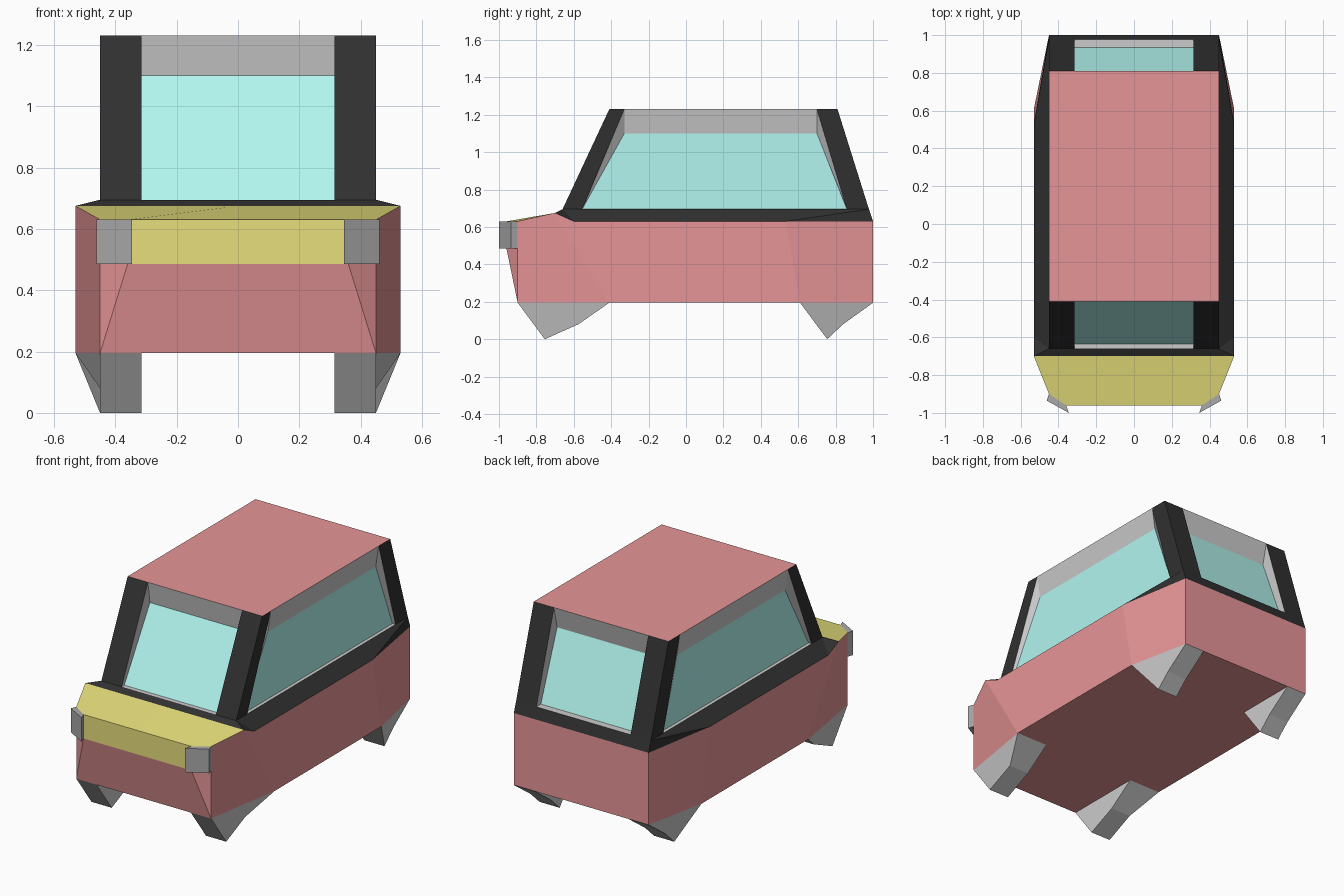
import bpy, bmesh
from mathutils import Vector

if "Cube" in bpy.data.objects:
    bpy.data.objects.remove(bpy.data.objects["Cube"])

FLOOR, BELT, SILL, ROOF = 0.195, 0.63, 0.695, 1.23


def material(name, rgb):
    m = bpy.data.materials.new(name)
    m.diffuse_color = (*rgb, 1)
    m.use_nodes = True
    m.node_tree.nodes["Principled BSDF"].inputs["Base Color"].default_value = m.diffuse_color
    return m


red = material("red_paint", (0.8, 0.3, 0.31))
yellow = material("yellow_paint", (0.8, 0.74, 0.2))
black = material("black_trim", (0.03, 0.03, 0.03))
glass_blue = material("glass", (0.45, 0.92, 0.87))
dark_grey = material("lamp_grey", (0.4, 0.4, 0.4))


def part(name, pts, faces, mat=None, ref=(0, 0, 0.5), inward=False, mirror=True):
    """Flat-faced part; faces point away from ref (or towards it), mirrored in x."""
    bm = bmesh.new()
    vs = [bm.verts.new(p) for p in pts]
    for f in faces:
        face = bm.faces.new([vs[i] for i in f])
        face.normal_update()
        away = face.normal.dot(face.calc_center_median() - Vector(ref)) > 0
        if away == inward:
            face.normal_flip()
    me = bpy.data.meshes.new(name)
    bm.to_mesh(me)
    bm.free()
    ob = bpy.data.objects.new(name, me)
    bpy.context.collection.objects.link(ob)
    if mat:
        me.materials.append(mat)
    if mirror:
        mod = ob.modifiers.new("mirror", "MIRROR")
        mod.use_clip = True
    return ob


def prism_faces(n):
    """Side quads and caps joining two rings of n points."""
    sides = [(i, (i + 1) % n, n + (i + 1) % n, n + i) for i in range(n)]
    return sides + [tuple(range(n)), tuple(range(n, 2 * n))]


def window(name, outer, inner, ref, mirror):
    """Grey reveal around an opening, with the glass set into it."""
    part(name + "_window_frame", outer + inner, prism_faces(4)[:4],
         ref=ref, inward=True, mirror=mirror)
    part(name + "_window_glass", inner, [(0, 1, 2, 3)], glass_blue, mirror=mirror)


# Lower body shell
part("body", [
    (0, -.9, FLOOR), (.45, -.9, FLOOR), (.53, -.41, FLOOR),
    (.53, .61, FLOOR), (.45, 1, FLOOR), (0, 1, FLOOR),
    (0, -.96, .485), (.36, -.96, .485), (.45, -.9, .485), (.45, -.9, BELT),
    (.53, -.7, .675), (.53, -.6, BELT), (.53, .53, BELT), (.45, 1, BELT), (0, 1, BELT)],
    [(0, 1, 2, 3, 4, 5), (0, 1, 7, 6), (1, 8, 7), (1, 2, 10, 9, 8),
     (2, 3, 12, 11, 10), (3, 4, 13, 12), (4, 5, 14, 13)], red)

# Hood with its upright nose
part("hood", [
    (0, -.96, .485), (.36, -.96, .485), (.45, -.9, .485),
    (0, -.96, BELT), (.36, -.96, BELT), (.45, -.9, BELT),
    (.53, -.7, .675), (0, -.7, .675)],
    [(0, 1, 4, 3), (1, 2, 5, 4), (3, 4, 5, 6, 7)], yellow)

# Headlights, slabs on the angled nose corners
lamp = [(.45, -.9), (.36, -.96), (.345, -1.0), (.462, -.935)]
part("headlight", [(x, y, z) for z in (.485, BELT) for x, y in lamp],
     prism_faces(4), dark_grey, ref=(.405, -.95, .56))

# Shoulder band under the windows
part("window_belt", [
    (0, -.7, .675), (.53, -.7, .675), (.53, -.6, BELT), (.53, .53, BELT),
    (.45, 1, BELT), (0, 1, BELT),
    (0, -.66, SILL), (.45, -.66, SILL), (.45, .978, SILL), (0, .978, SILL)],
    [(0, 1, 7, 6), (1, 2, 7), (2, 3, 8, 7), (3, 4, 8), (4, 5, 9, 8)], black)

# Corner pillars: sill corner, roof corner, side window edge at sill and roof
for name, y0, y1, s0, s1 in (("front_pillar", -.66, -.41, -.555, -.33),
                             ("rear_pillar", .978, .81, .86, .70)):
    part(name, [(.315, y0, SILL), (.45, y0, SILL), (.45, s0, SILL),
                (.315, y1, ROOF), (.45, y1, ROOF), (.45, s1, ROOF)],
         [(0, 1, 4, 3), (1, 2, 5, 4)], black)

# Roof panel
part("roof", [(0, -.41, ROOF), (.45, -.41, ROOF), (.45, .81, ROOF), (0, .81, ROOF)],
     [(0, 1, 2, 3)], red)

# Side windows
ys = (-.555, .86, .70, -.33)
window("side",
       [(.45, y, z) for y, z in zip(ys, (SILL, SILL, ROOF, ROOF))],
       [(.43, y, z) for y, z in zip(ys, (SILL, SILL, 1.10, 1.10))],
       (.44, .15, .95), True)

# Windscreen and rear window: outer sill, roof, glass bottom, glass top
for name, o0, o1, i0, i1 in (("front", -.66, -.41, -.635, -.39),
                             ("rear", .978, .81, .935, .78)):
    w = .315
    window(name,
           [(-w, o0, SILL), (w, o0, SILL), (w, o1, ROOF), (-w, o1, ROOF)],
           [(-w, i0, SILL), (w, i0, SILL), (w, i1, 1.10), (-w, i1, 1.10)],
           (0, (o0 + o1) / 2, .95), False)

# Wheels: wedge profiles (y, z), outer top edge follows the body corner
for name, prof, top_x in (
        ("front_wheel", [(-.9, FLOOR), (-.755, 0), (-.575, .08), (-.41, FLOOR)], (.45, .53)),
        ("rear_wheel", [(1, FLOOR), (.84, .08), (.755, 0), (.61, FLOOR)], (.45, .53))):
    xs = (top_x[0], .45, .45, top_x[1])
    pts = [(.315, y, z) for y, z in prof] + [(x, y, z) for x, (y, z) in zip(xs, prof)]
    mid = sum(p[0] for p in prof) / 4
    part(name, pts, prism_faces(4), ref=(.4, mid, .12))
